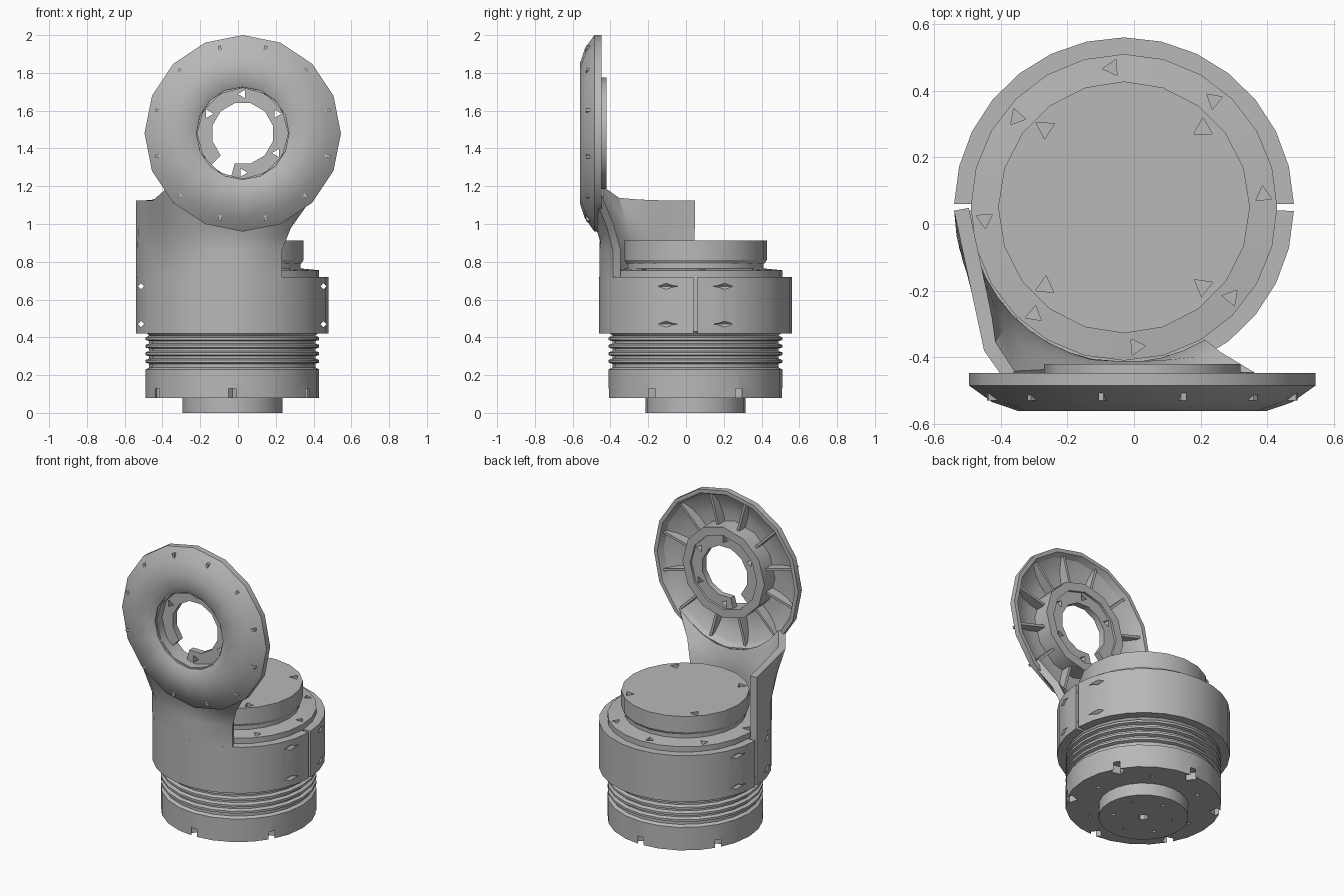
import bpy, bmesh
from math import sin, cos, pi, radians
from mathutils import Matrix, Vector

if "Cube" in bpy.data.objects:
    bpy.data.objects.remove(bpy.data.objects["Cube"])

grey = bpy.data.materials.new("plain grey")
grey.use_nodes = True
grey.diffuse_color = (0.48, 0.48, 0.48, 1)
grey.node_tree.nodes["Principled BSDF"].inputs["Base Color"].default_value = (0.48, 0.48, 0.48, 1)

CX, CY = -0.03, 0.05          # drum axis
PX, PZ = 0.025, 1.48          # plate axis


def drum_point(r, a, z):
    return Vector((CX + r * cos(a), CY + r * sin(a), z))


def plate_point(r, a, y):
    return Vector((PX + r * cos(a), y, PZ + r * sin(a)))


def finish(name, bm):
    me = bpy.data.meshes.new(name)
    bm.to_mesh(me)
    bm.free()
    me.materials.append(grey)
    ob = bpy.data.objects.new(name, me)
    bpy.context.collection.objects.link(ob)
    return ob


def activate(ob):
    bpy.ops.object.select_all(action='DESELECT')
    ob.select_set(True)
    bpy.context.view_layer.objects.active = ob


def lathe(name, profile, place, steps, start=0, sweep=360):
    """Turn a closed profile of (radius, height) about an axis."""
    bm = bmesh.new()
    full = sweep == 360
    count = steps if full else steps + 1
    rings = [[bm.verts.new(place(r, radians(start + sweep * i / steps), h)) for r, h in profile]
             for i in range(count)]
    n = len(profile)
    for i in range(steps):
        a, b = rings[i], rings[(i + 1) % count]
        for j in range(n):
            k = (j + 1) % n
            if profile[j][0] + profile[k][0] > 0:
                bm.faces.new((a[j], b[j], b[k], a[k]))
    if not full:
        bm.faces.new(rings[0])
        bm.faces.new(rings[-1])
    bmesh.ops.remove_doubles(bm, verts=bm.verts, dist=1e-5)
    bmesh.ops.dissolve_degenerate(bm, edges=bm.edges, dist=1e-5)
    bmesh.ops.recalc_face_normals(bm, faces=bm.faces)
    return finish(name, bm)


def cut(ob, holes):
    """Cut prisms given as (centre, radius, length, along_y, sides, turn)."""
    bm = bmesh.new()
    for centre, radius, length, along_y, sides, turn in holes:
        m = Matrix.Translation(centre)
        if along_y:
            m = m @ Matrix.Rotation(pi / 2, 4, 'X')
        m = m @ Matrix.Rotation(turn, 4, 'Z')
        bmesh.ops.create_cone(bm, cap_ends=True, segments=sides, radius1=radius,
                              radius2=radius, depth=length, matrix=m)
    cutter = finish("hole_cutter", bm)
    cutter.hide_render = True
    mod = ob.modifiers.new("holes", 'BOOLEAN')
    mod.operation, mod.object, mod.solver = 'DIFFERENCE', cutter, 'EXACT'
    activate(ob)
    bpy.ops.object.modifier_apply(modifier=mod.name)
    bpy.data.objects.remove(cutter)


parts = []

# Foot, base disc, ribbed bellows and core under the clamp
profile = [(0, 0), (0.265, 0), (0.265, 0.08), (0.46, 0.08), (0.46, 0.23), (0.44, 0.24)]
for i in range(4):
    z = 0.26 + i * 0.04
    profile += [(0.44, z), (0.46, z + 0.006), (0.46, z + 0.02), (0.44, z + 0.028)]
profile += [(0.46, 0.43), (0.46, 0.755), (0.36, 0.765), (0.36, 0.80), (0, 0.80)]
drum = lathe("drum_body", profile, drum_point, 24)
holes = []
for i in range(6):
    a = radians(30 + 60 * i)
    holes.append((drum_point(0.435, a, 0.09), 0.042, 0.08, False, 4, a))
    holes.append((drum_point(0.18, a, 0), 0.016, 0.04, False, 3, a))
    holes.append((drum_point(0.34, a + 0.5, 0.08), 0.018, 0.05, False, 3, a))
for i in range(8):
    a = radians(5 + 45 * i)
    holes.append((drum_point(0.42, a, 0.75), 0.028, 0.05, False, 3, a))
holes.append((drum_point(0, 0, 0), 0.03, 0.06, False, 6, 0))
cut(drum, holes)
parts.append(drum)

# Round top cap with screw pits
cap = lathe("top_cap", [(0, 0.79), (0.365, 0.79), (0.378, 0.81), (0.378, 0.913), (0, 0.913)],
            drum_point, 20)
cut(cap, [(drum_point(0.335, radians(45 + 90 * i), 0.90), 0.032, 0.07, False, 3, i)
          for i in range(4)])
parts.append(cap)

# Two clamp halves with slits between them and bolt holes across the slits
band = [(0.455, 0.42), (0.51, 0.42), (0.51, 0.72), (0.455, 0.72)]
for name, start in (("rear_clamp", 1.2), ("front_clamp", 181.2)):
    half = lathe(name, band, drum_point, 14, start, 177.6)
    cut(half, [(Vector((CX + s * 0.483, CY, z)), 0.016, 0.6, True, 4, 0)
               for s in (-1, 1) for z in (0.47, 0.67)])
    parts.append(half)

# Tall shell on the front clamp, flowing into the plate
bm = bmesh.new()
columns = []
for i in range(15):
    a = radians(181.2 + 119.8 * i / 14)
    if i < 6:
        top = Vector((-0.54, 0.04, 1.125)).lerp(Vector((-0.45, -0.38, 1.125)), i / 5)
    else:
        top = plate_point(0.505, radians(216 + 99 * (i - 6) / 8), -0.475)
    low, mid = drum_point(0.51, a, 0.715), drum_point(0.51, a, 0.86)
    neck = mid.lerp(top, 0.5)
    if i > 5:
        neck = mid.lerp(top, 0.45) + Vector((-0.02 * (i - 6) / 8, 0.01, 0))
    columns.append([bm.verts.new(p) for p in (low, mid, neck, top)])
for a, b in zip(columns, columns[1:]):
    for j in range(3):
        bm.faces.new((a[j], b[j], b[j + 1], a[j + 1]))
shell = finish("neck_shell", bm)
mod = shell.modifiers.new("wall", 'SOLIDIFY')
mod.thickness, mod.offset = 0.045, -1
activate(shell)
bpy.ops.object.modifier_apply(modifier=mod.name)
parts.append(shell)

# Domed round plate, hollow behind
dish = [(0.24, -0.45), (0.245, -0.54), (0.29, -0.562), (0.37, -0.562), (0.45, -0.535),
        (0.52, -0.485), (0.52, -0.447), (0.495, -0.447), (0.475, -0.485), (0.42, -0.515),
        (0.35, -0.53), (0.28, -0.53), (0.28, -0.45)]
parts.append(lathe("round_plate", dish, plate_point, 16))

# Raised hub rim behind the plate
parts.append(lathe("hub_rim", [(0.24, -0.53), (0.295, -0.53), (0.295, -0.42), (0.24, -0.42)],
                   plate_point, 12))

# Hub floor: an open ring with a gap and five screw holes
floor = lathe("hub_floor", [(0.165, -0.475), (0.265, -0.475), (0.265, -0.435), (0.165, -0.435)],
              plate_point, 11, 255, 330)
cut(floor, [(plate_point(0.208, radians(a), -0.455), 0.026, 0.1, True, 3, radians(a))
            for a in (-90, -30, 30, 90, 150)])
parts.append(floor)

# Radial stiffening fins behind the plate
bm = bmesh.new()
for i in range(12):
    a = radians(15 + 30 * i)
    mid = plate_point(0.38, a, -0.497)
    m = Matrix.Translation(mid) @ Matrix.Rotation(-a, 4, 'Y') @ Matrix.Diagonal((0.2, 0.065, 0.016, 1))
    bmesh.ops.create_cube(bm, size=1, matrix=m)
parts.append(finish("plate_fins", bm))

# Smooth curved faces, keep edges sharp
for ob in parts:
    activate(ob)
    bpy.ops.object.shade_smooth_by_angle(angle=radians(32))
